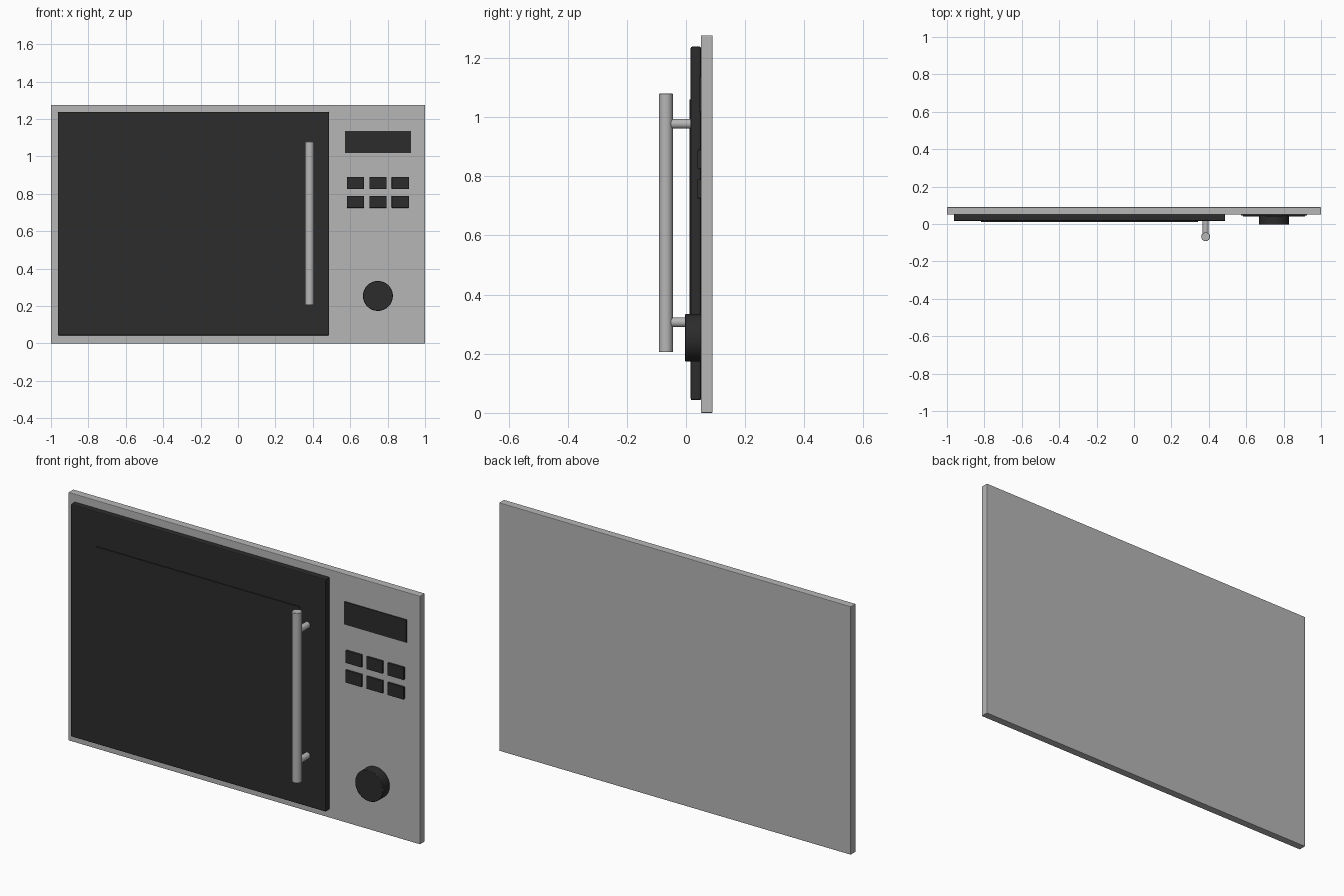
import bpy, math

if "Cube" in bpy.data.objects:
    bpy.data.objects.remove(bpy.data.objects["Cube"])

def material(name, v):
    m = bpy.data.materials.new(name)
    m.diffuse_color = (v, v, v, 1)
    m.use_nodes = True
    m.node_tree.nodes["Principled BSDF"].inputs["Base Color"].default_value = m.diffuse_color
    return m

STEEL = material("brushed_steel", 0.47)
BLACK = material("black_plastic", 0.025)

def finish(ob, name, mat, bevel):
    ob.name = name
    ob.data.materials.append(mat)
    if bevel:
        b = ob.modifiers.new("edge", "BEVEL")
        b.width, b.segments = bevel, 2
        b.limit_method = "ANGLE"
    return ob

def box(name, x, y, z, mat, bevel=0.0):
    # x, y, z are (min, max) pairs
    bpy.ops.mesh.primitive_cube_add(size=1, location=[(a + b) / 2 for a, b in (x, y, z)])
    ob = bpy.context.object
    ob.scale = [b - a for a, b in (x, y, z)]
    bpy.ops.object.transform_apply(location=False, rotation=False, scale=True)
    return finish(ob, name, mat, bevel)

def rod(name, loc, r, length, along_y, mat, bevel=0.0, sides=32):
    bpy.ops.mesh.primitive_cylinder_add(vertices=sides, radius=r, depth=length, location=loc,
                                        rotation=(math.pi / 2 if along_y else 0, 0, 0))
    ob = bpy.context.object
    bpy.ops.object.shade_smooth_by_angle(angle=math.radians(35))
    return finish(ob, name, mat, bevel)

# Front panel, door and raised window
box("front_panel", (-1, 1), (0.05, 0.09), (0, 1.276), STEEL, 0.003)
box("door", (-0.963, 0.487), (0.016, 0.051), (0.043, 1.238), BLACK, 0.005)
box("door_window", (-0.818, 0.342), (0.011, 0.017), (0.217, 1.06), BLACK)

# Handle bar with two standoffs
rod("handle_bar", (0.383, -0.068, 0.642), 0.0235, 0.874, False, STEEL, 0.002)
for i, z in enumerate((0.306, 0.977)):
    rod(f"handle_standoff_{i + 1}", (0.383, -0.02, z), 0.0165, 0.076, True, STEEL)

# Display and button grid
box("display", (0.572, 0.925), (0.045, 0.051), (1.019, 1.136), BLACK)
for r, z in enumerate((0.757, 0.858)):
    for c, x in enumerate((0.628, 0.748, 0.868)):
        box(f"button_{r + 1}_{c + 1}", (x - 0.046, x + 0.046), (0.039, 0.051),
            (z - 0.032, z + 0.032), BLACK, 0.002)

# Dial
rod("dial", (0.748, 0.0235, 0.254), 0.08, 0.055, True, BLACK, 0.003, 48)
